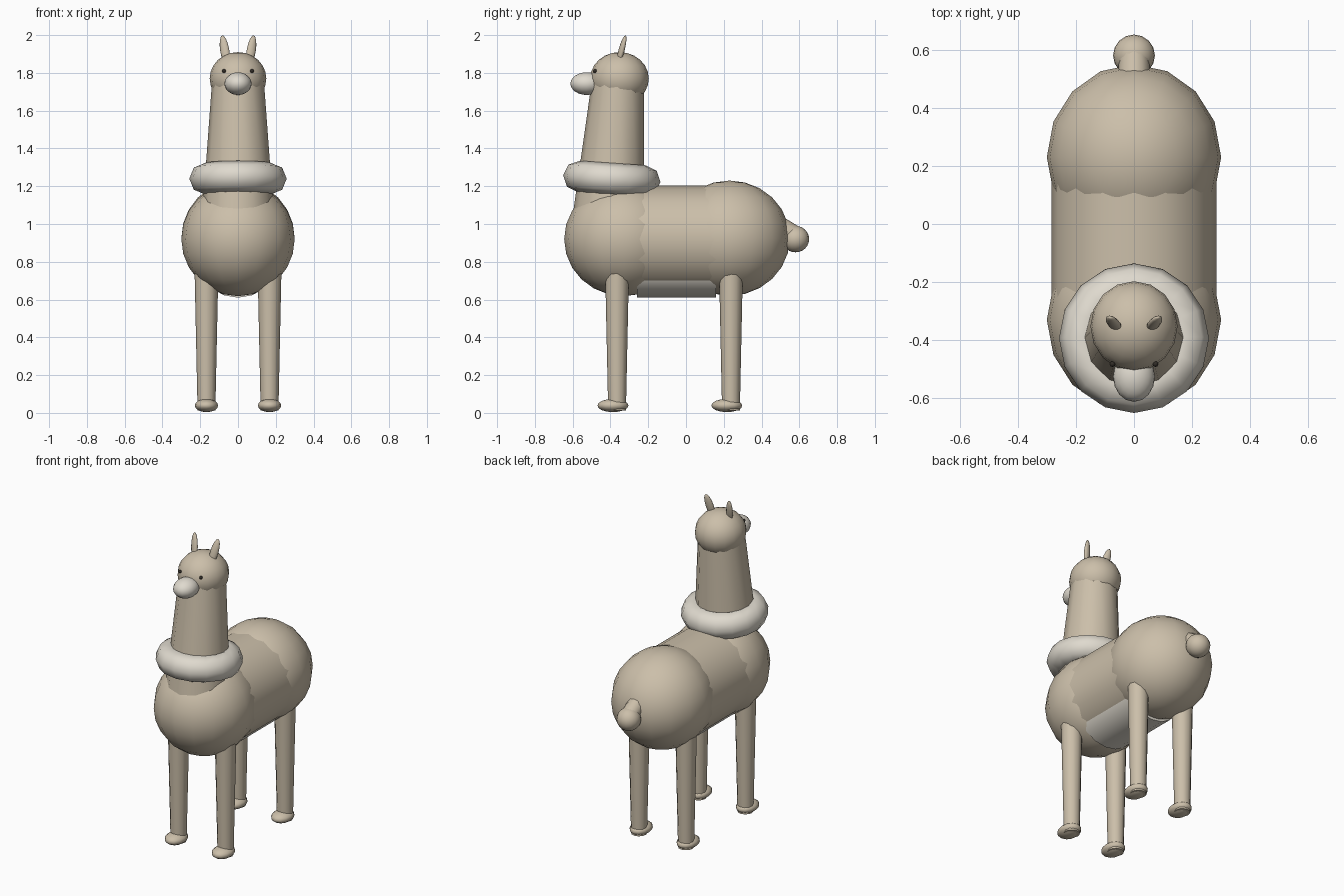
import bpy
from math import radians
from mathutils import Vector

if "Cube" in bpy.data.objects:
    bpy.data.objects.remove(bpy.data.objects["Cube"])


def material(name, r, g, b):
    m = bpy.data.materials.new(name)
    m.diffuse_color = (r, g, b, 1)
    m.use_nodes = True
    m.node_tree.nodes["Principled BSDF"].inputs["Base Color"].default_value = m.diffuse_color
    return m


TAN = material("tan_wool", 0.60, 0.52, 0.40)
CREAM = material("cream_wool", 0.74, 0.70, 0.62)
DARK = material("dark", 0.03, 0.025, 0.02)


def finish(name, mat):
    o = bpy.context.object
    o.name = name
    o.data.materials.append(mat)
    bpy.ops.object.transform_apply(location=False, rotation=False, scale=True)
    bpy.ops.object.shade_smooth_by_angle(angle=radians(60))
    return o


def ball(name, loc, size, mat=TAN, rot=(0, 0, 0), seg=16, rings=12):
    bpy.ops.mesh.primitive_uv_sphere_add(segments=seg, ring_count=rings, radius=1,
                                         location=loc, rotation=rot)
    bpy.context.object.scale = size
    return finish(name, mat)


def tube(name, a, b, ra, rb, seg=12, mat=TAN, scale=(1, 1, 1)):
    a, b = Vector(a), Vector(b)
    d = b - a
    bpy.ops.mesh.primitive_cone_add(vertices=seg, radius1=ra, radius2=rb, depth=d.length,
                                    location=(a + b) / 2,
                                    rotation=Vector((0, 0, 1)).rotation_difference(d).to_euler())
    bpy.context.object.scale = scale
    return finish(name, mat)


# Body: chest, barrel, rump and pale belly
ball("chest", (0, -0.33, 0.92), (0.30, 0.315, 0.302))
tube("barrel", (0, -0.30, 0.92), (0, 0.20, 0.92), 0.284, 0.284, 16)
ball("rump", (0, 0.23, 0.925), (0.30, 0.32, 0.305))
tube("belly", (0, -0.26, 0.78), (0, 0.16, 0.78), 0.17, 0.17, 16, CREAM, (1.17, 1, 1))

# Neck and woolly collar, both leaning slightly
tube("neck", (0, -0.412, 1.0), (0, -0.36, 1.76), 0.193, 0.137)
bpy.ops.mesh.primitive_torus_add(major_segments=16, minor_segments=8, major_radius=0.175,
                                 minor_radius=0.083, location=(0, -0.393, 1.24),
                                 rotation=(radians(-4), 0, 0))
finish("collar", CREAM)

# Head
ball("head", (0, -0.352, 1.77), (0.15, 0.155, 0.14))
ball("snout", (0, -0.525, 1.743), (0.072, 0.087, 0.06), CREAM)
for side, s in (("left", 1), ("right", -1)):
    ball(side + "_eye", (0.074 * s, -0.482, 1.81), (0.01, 0.01, 0.01), DARK, seg=8, rings=6)
    ball(side + "_ear", (0.07 * s, -0.342, 1.917), (0.025, 0.015, 0.086),
         rot=(radians(-12), radians(13 * s), radians(15 * s)), seg=12, rings=8)

# Legs and feet
for end, y in (("front", -0.365), ("rear", 0.238)):
    for side, s in (("left", 1), ("right", -1)):
        x = 0.167 * s
        tube(f"{end}_{side}_leg", (x, y, 0.012), (x, y, 0.80), 0.047, 0.064)
        ball(f"{end}_{side}_foot", (x, y - 0.022, 0.039), (0.062, 0.082, 0.035), seg=12, rings=8)

# Tail
tube("tail", (0, 0.47, 1.0), (0, 0.588, 0.93), 0.055, 0.053)
ball("tail_tuft", (0, 0.58, 0.92), (0.072, 0.072, 0.07))
